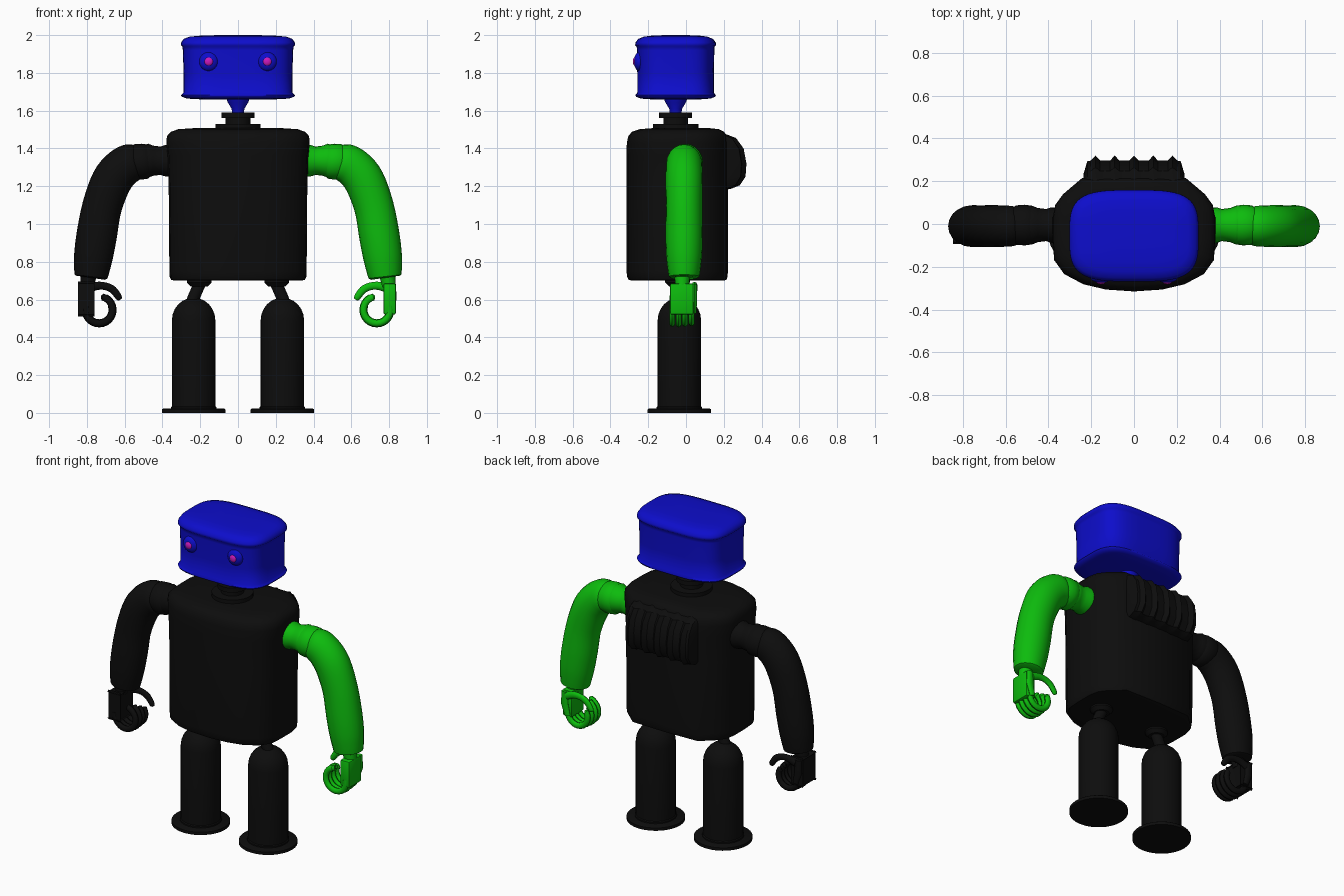
import bpy, bmesh, math
from mathutils import Vector

if "Cube" in bpy.data.objects:
    bpy.data.objects.remove(bpy.data.objects["Cube"])


def material(name, color):
    m = bpy.data.materials.new(name)
    m.diffuse_color = (*color, 1)
    m.use_nodes = True
    m.node_tree.nodes["Principled BSDF"].inputs["Base Color"].default_value = m.diffuse_color
    return m


BLACK = material("black", (0.004, 0.004, 0.004))
BLUE = material("blue", (0.004, 0.004, 0.6))
GREEN = material("green", (0.004, 0.5, 0.004))
PINK = material("pink", (0.6, 0.01, 0.5))


def finish(name, bm, mat, angle=40):
    bmesh.ops.recalc_face_normals(bm, faces=bm.faces)
    me = bpy.data.meshes.new(name)
    bm.to_mesh(me)
    bm.free()
    ob = bpy.data.objects.new(name, me)
    bpy.context.collection.objects.link(ob)
    me.materials.append(mat)
    bpy.ops.object.select_all(action='DESELECT')
    ob.select_set(True)
    bpy.context.view_layer.objects.active = ob
    bpy.ops.object.shade_smooth_by_angle(angle=math.radians(angle))
    return ob


def loft(name, rings, mat, angle=40):
    """Skin a list of closed rings and cap both ends."""
    bm = bmesh.new()
    vs = [[bm.verts.new(p) for p in r] for r in rings]
    n = len(vs[0])
    for a, b in zip(vs, vs[1:]):
        for i in range(n):
            j = (i + 1) % n
            bm.faces.new((a[i], a[j], b[j], b[i]))
    bm.faces.new(vs[0])
    bm.faces.new(vs[-1])
    return finish(name, bm, mat, angle)


def lathe(name, profile, x, y, mat, n=32, angle=40):
    """Round part around a vertical axis; profile holds (radius, z)."""
    return loft(name, [[(x + r * math.cos(math.tau * i / n), y + r * math.sin(math.tau * i / n), z)
                        for i in range(n)] for r, z in profile], mat, angle)


def sweep(name, path, y, mat, side=1, flat=1.0, n=20, angle=40):
    """Tube along a path in the xz plane; path holds (x, z, radius)."""
    rings = []
    for k, (x, z, r) in enumerate(path):
        a, b = path[max(k - 1, 0)], path[min(k + 1, len(path) - 1)]
        d = Vector((b[0] - a[0], b[1] - a[1])).normalized()
        rings.append([(side * (x - d.y * r * math.cos(t)), y + flat * r * math.sin(t),
                       z + d.x * r * math.cos(t)) for t in (math.tau * i / n for i in range(n))])
    return loft(name, rings, mat, angle)


def spline(pts, steps=4):
    """Catmull-Rom smoothing of path points."""
    p = [Vector(q) for q in [pts[0], *pts, pts[-1]]]
    out = []
    for a, b, c, d in zip(p, p[1:], p[2:], p[3:]):
        for s in range(steps):
            t = s / steps
            out.append(tuple(0.5 * (2 * b + (c - a) * t + (2 * a - 5 * b + 4 * c - d) * t * t
                                    + (3 * b - a - 3 * c + d) * t ** 3)))
    return out + [tuple(pts[-1])]


def rounded(hx, hy, z, n=56, e=3.6):
    """Rounded rectangle (superellipse) ring for the head."""
    ring = []
    for i in range(n):
        c, s = math.cos(math.tau * i / n), math.sin(math.tau * i / n)
        ring.append((hx * math.copysign(abs(c) ** (2 / e), c),
                     HEAD_Y + hy * math.copysign(abs(s) ** (2 / e), s), z))
    return ring


# Head: rounded box with a rim at top and bottom
HEAD_Y = -0.055
head = [(.20, .13, 1.66), (.27, .185, 1.664), (.298, .21, 1.674), (.302, .213, 1.682), (.288, .203, 1.695),
        (.288, .203, 1.80), (.292, .205, 1.92), (.294, .206, 1.938), (.302, .214, 1.946), (.301, .213, 1.96),
        (.288, .198, 1.98), (.255, .168, 1.992), (.19, .12, 1.998), (.09, .05, 2.0)]
loft("head", [rounded(*h) for h in head], BLUE, 60)

# Eyes: shallow blue domes with pink pupils
for side in (-1, 1):
    for name, r, y, mat in (("eye", .05, -.248, BLUE), ("pupil", .023, -.269, PINK)):
        bm = bmesh.new()
        bmesh.ops.create_uvsphere(bm, u_segments=20, v_segments=12, radius=r)
        for v in bm.verts:
            v.co.y *= .55
            v.co += Vector((side * .155, y, 1.86))
        finish(name, bm, mat)

# Neck: blue cone over stacked collar discs
lathe("neck", [(.03, 1.58), (.034, 1.61), (.055, 1.645), (.062, 1.665)], 0, HEAD_Y, BLUE)
lathe("neck_collar", [(.12, 1.49), (.12, 1.53), (.065, 1.53), (.065, 1.562), (.087, 1.562), (.087, 1.59),
                      (.03, 1.59)], 0, HEAD_Y, BLACK)

# Torso: bowed front, tapered back
half = [(.13, -.306), (.23, -.282), (.315, -.235), (.36, -.17), (.367, -.08), (.367, .03), (.355, .09),
        (.32, .14), (.235, .215)]
outline = [(0, -.315)] + half + [(0, .222)] + [(-x, y) for x, y in reversed(half)]
torso = [(.90, .90, .70), (.965, .965, .704), (.985, .99, .72), (.99, 1, .75), (1, 1, 1.2), (1.015, 1, 1.36),
         (1.035, .995, 1.43), (1.025, .97, 1.465), (.97, .91, 1.488), (.86, .78, 1.502), (.65, .58, 1.507)]
loft("torso", [[(sx * x, sy * y, z) for x, y in outline] for sx, sy, z in torso], BLACK)

# Ribbed pack on the upper back
pack = [(.05, 1.49), (.12, 1.497), (.20, 1.48), (.265, 1.455), (.305, 1.40), (.32, 1.32), (.315, 1.25),
        (.285, 1.205), (.235, 1.185), (.18, 1.18), (.10, 1.18)]
stations = [(-.235, .62), (-.218, .88)]
for k in range(5):
    x = -.18 + .09 * k
    stations += [(x - .022, .89), (x, 1.0), (x + .022, .89)]
stations += [(.218, .88), (.235, .62)]
loft("back_pack", [[(x, .1 + (y - .1) * f, 1.33 + (z - 1.33) * (.85 + .15 * f)) for y, z in pack]
                   for x, f in stations], BLACK, 30)

# Legs: domed cylinders on round feet, with slanted hip struts
for side in (-1, 1):
    dome = [(.115 * math.cos(a), .49 + .12 * math.sin(a)) for a in
            (math.radians(d) for d in (0, 15, 30, 45, 60, 75, 86))]
    lathe("leg", [(.12, .015), (.12, .03), (.115, .035)] + dome, side * .235, -.035, BLACK)
    lathe("foot", [(.168, 0), (.168, .018), (.163, .022)], side * .235, -.035, BLACK)
    sweep("hip_strut", [(.25, .57, .032), (.235, .61, .032), (.20, .69, .032), (.195, .705, .032)],
          -.045, BLACK, side)
    lathe("hip_disc", [(.045, .67), (.065, .69), (.065, .71)], side * .205, -.045, BLACK)

# Arms: shoulder rings, bent sleeve, wrist and curled hand
for side, mat in ((-1, BLACK), (1, GREEN)):
    sweep("shoulder_ring", [(.34, 1.335, .083), (.385, 1.335, .083), (.41, 1.335, .075), (.45, 1.335, .08),
                            (.475, 1.335, .09), (.49, 1.335, .085)], -.005, mat, side)
    sweep("upper_arm", [(.46, 1.33, .075), (.475, 1.33, .09), (.51, 1.33, .095), (.55, 1.33, .092),
                        (.57, 1.33, .08)], -.005, mat, side)
    sleeve = [(.535, 1.335, .08), (.56, 1.328, .1), (.615, 1.295, .105), (.67, 1.225, .107), (.72, 1.09, .105),
              (.748, .94, .107), (.765, .83, .103), (.775, .75, .093)]
    sweep("sleeve", spline(sleeve) + [(.778, .722, .088), (.779, .715, .075)], -.01, mat, side, .92)
    sweep("wrist", [(.79, .73, .042), (.80, .67, .036)], -.02, mat, side)

    bm = bmesh.new()
    bmesh.ops.create_cube(bm, size=1)
    for v in bm.verts:
        v.co = Vector((side * (.803 + .066 * v.co.x), -.022 + .125 * v.co.y, .603 + .165 * v.co.z))
    bmesh.ops.bevel(bm, geom=bm.edges[:], offset=.01, segments=2, affect='EDGES', profile=.5)
    finish("palm", bm, mat)

    for k in range(4):
        R = .074 - .003 * abs(k - 1)
        curl = [math.radians(15 - d) for d in range(0, 271 - 15 * k, 15)]
        finger = [(.735 + R * math.cos(a), .545 + R * math.sin(a), .0185) for a in curl]
        x, z, r = finger[-1]
        sweep("finger", finger + [(x + .008, z, .008)], -.073 + .034 * k, mat, side, .85, 10)
    thumb = [(.80, .655, .024), (.75, .672, .022), (.70, .67, .02), (.66, .65, .02), (.63, .61, .017),
             (.623, .60, .008)]
    sweep("thumb", spline(thumb, 3), .045, mat, side, .7, 10)
    # Thin thumb base beside the palm
    sweep("thumb_base", [(.815, .68, .022), (.815, .60, .024), (.795, .53, .018)], .045, mat, side, .6, 10)
